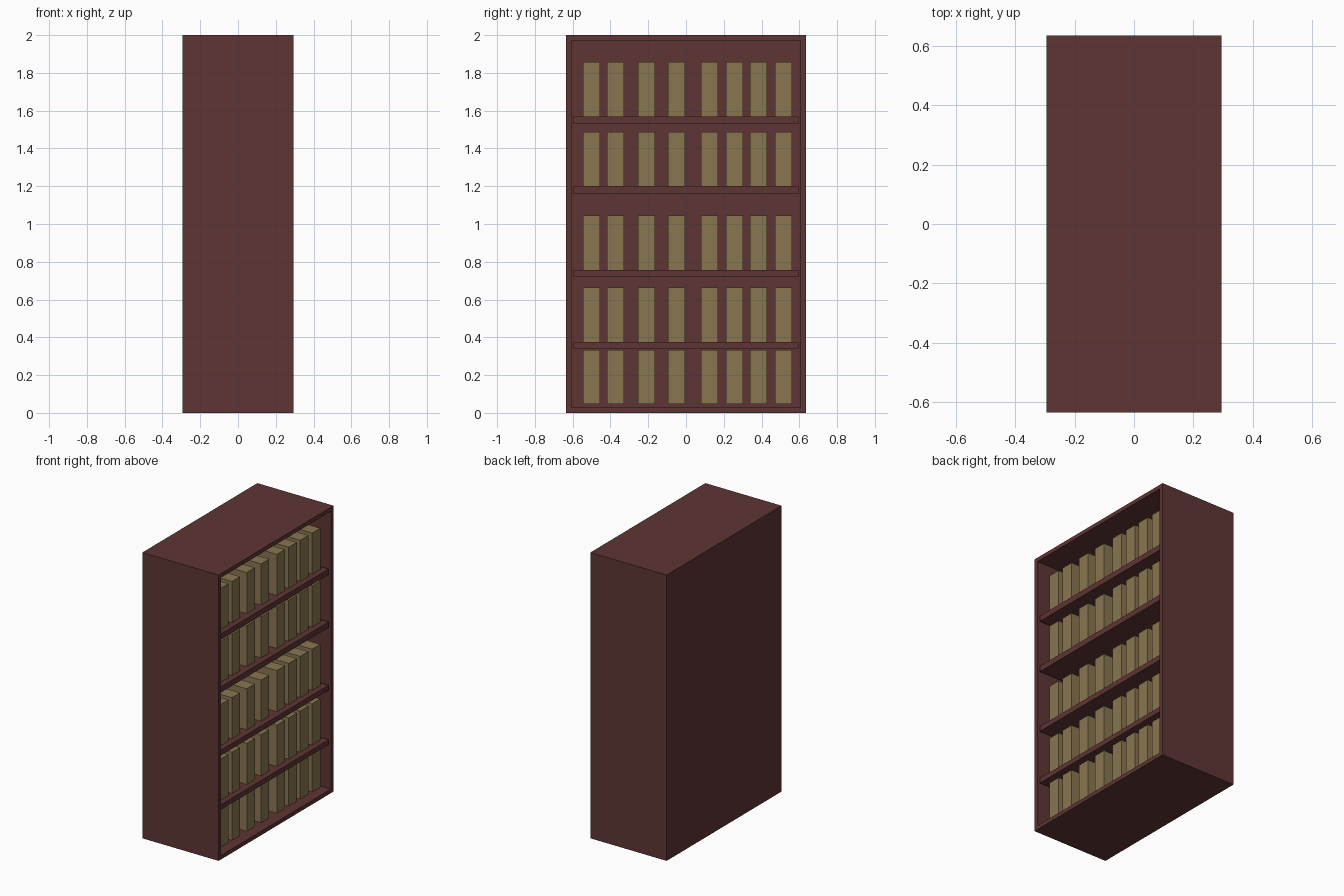
import bpy, bmesh
from mathutils import Matrix, Vector

if "Cube" in bpy.data.objects:
    bpy.data.objects.remove(bpy.data.objects["Cube"])


def material(name, color):
    m = bpy.data.materials.new(name)
    m.diffuse_color = color
    m.use_nodes = True
    m.node_tree.nodes["Principled BSDF"].inputs["Base Color"].default_value = m.diffuse_color
    return m


wood = material("dark_red_wood", (0.115, 0.035, 0.035, 1))
paper = material("tan_cover", (0.25, 0.18, 0.08, 1))


def add_box(bm, lo, hi):
    lo, hi = Vector(lo), Vector(hi)
    mat = Matrix.Translation((lo + hi) / 2) @ Matrix.Diagonal((*(hi - lo), 1))
    bmesh.ops.create_cube(bm, size=1, matrix=mat)


def finish(name, bm, mat):
    mesh = bpy.data.meshes.new(name)
    bm.to_mesh(mesh)
    bm.free()
    mesh.materials.append(mat)
    obj = bpy.data.objects.new(name, mesh)
    bpy.context.collection.objects.link(obj)


X, Y, Z, WALL = 0.295, 0.635, 2.0, 0.04
INNER = Y - WALL
BACK = -X + WALL

# Cabinet: one solid box, open face inset and pushed in towards the back
bm = bmesh.new()
add_box(bm, (-X, -Y, 0), (X, Y, Z))
front = max(bm.faces, key=lambda f: f.calc_center_median().x)
bmesh.ops.inset_region(bm, faces=[front], thickness=WALL)
pushed = bmesh.ops.extrude_discrete_faces(bm, faces=[front])["faces"][0]
bmesh.ops.translate(bm, verts=pushed.verts, vec=(BACK - X, 0, 0))
bmesh.ops.recalc_face_normals(bm, faces=bm.faces)
finish("cabinet", bm, wood)

# Shelves: (underside, top)
shelves = [(0.34, 0.375), (0.72, 0.757), (1.16, 1.2), (1.53, 1.57)]
for i, (low, high) in enumerate(shelves, 1):
    bm = bmesh.new()
    add_box(bm, (BACK, -INNER, low), (X - 0.01, INNER, high))
    finish(f"shelf_{i}", bm, wood)

# Books: the same spacing on every level
book_y = [-0.501, -0.372, -0.208, -0.05, 0.124, 0.256, 0.383, 0.515]
floors = [0.046] + [s[1] for s in shelves]
for i, floor in enumerate(floors, 1):
    bm = bmesh.new()
    for y in book_y:
        add_box(bm, (-0.155, y - 0.045, floor), (0.245, y + 0.045, floor + 0.288))
    finish(f"book_row_{i}", bm, paper)
